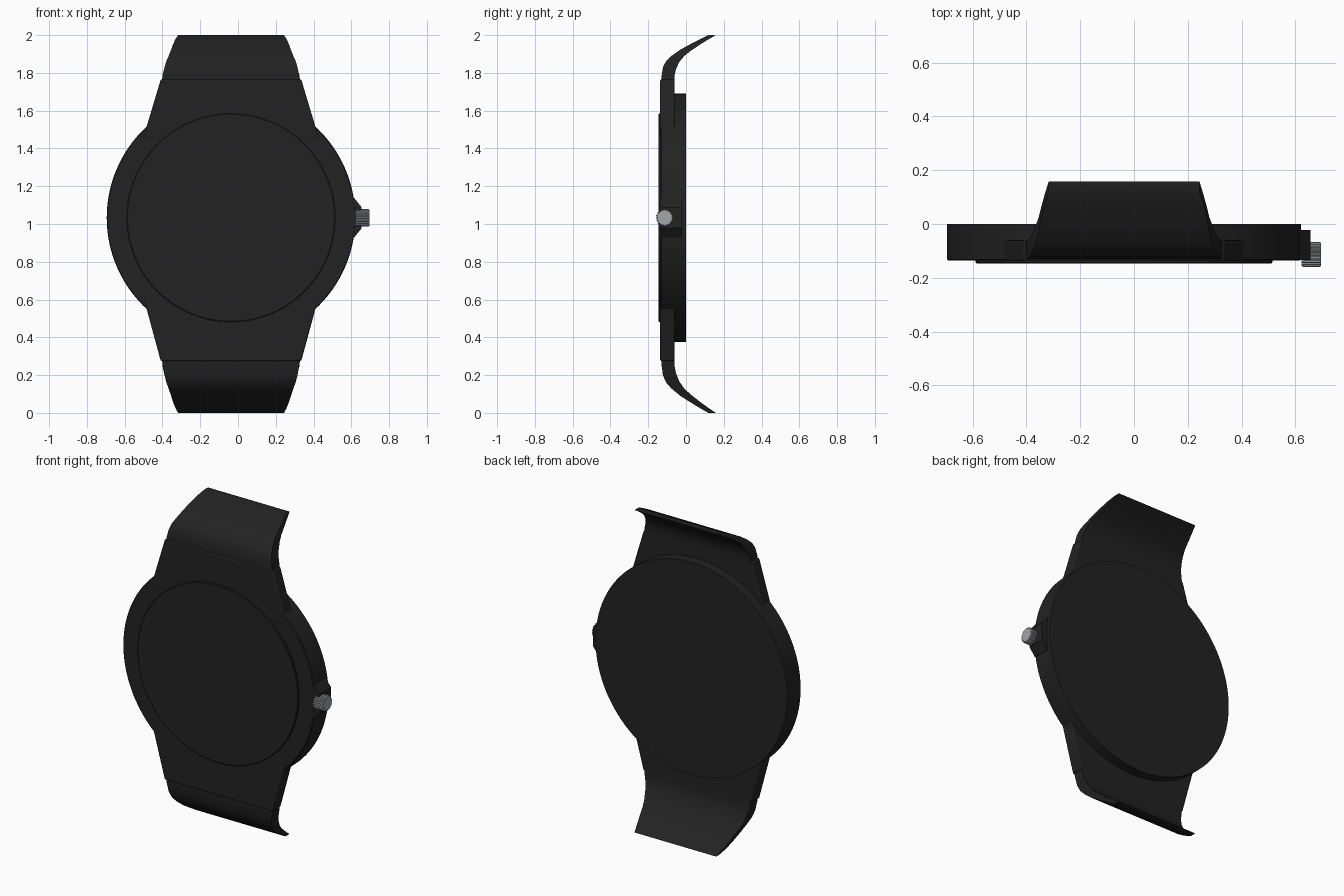
import bpy, bmesh, math

if "Cube" in bpy.data.objects:
    bpy.data.objects.remove(bpy.data.objects["Cube"])


def material(name, rgb, metal, rough):
    m = bpy.data.materials.new(name)
    m.use_nodes = True
    m.diffuse_color = (*rgb, 1)
    bsdf = m.node_tree.nodes["Principled BSDF"]
    bsdf.inputs["Base Color"].default_value = (*rgb, 1)
    bsdf.inputs["Metallic"].default_value = metal
    bsdf.inputs["Roughness"].default_value = rough
    return m


black = material("matte black", (0.016, 0.016, 0.016), 0, 0.6)
steel = material("steel grey", (0.36, 0.38, 0.40), 0, 0.4)
CX, CZ = -0.037, 1.033
parts = []


def loft(name, rings, mat, bevel=0):
    """Skin equal-sized rings of points and cap both ends."""
    bm = bmesh.new()
    loops = [[bm.verts.new(p) for p in ring] for ring in rings]
    n = len(loops[0])
    for a, b in zip(loops, loops[1:]):
        for i in range(n):
            j = (i + 1) % n
            bm.faces.new((a[i], a[j], b[j], b[i]))
    bm.faces.new(loops[0])
    bm.faces.new(loops[-1])
    bmesh.ops.recalc_face_normals(bm, faces=bm.faces)
    me = bpy.data.meshes.new(name)
    bm.to_mesh(me)
    bm.free()
    me.materials.append(mat)
    ob = bpy.data.objects.new(name, me)
    bpy.context.collection.objects.link(ob)
    if bevel:
        mod = ob.modifiers.new("edge", "BEVEL")
        mod.width = bevel
        mod.segments = 2
        mod.limit_method = "ANGLE"
    parts.append(ob)


def disc(r, y, n=128):
    turn = [2 * math.pi * i / n for i in range(n)]
    return [(CX + r * math.cos(t), y, CZ + r * math.sin(t)) for t in turn]


# Case and the slightly raised dial cover
loft("case", [disc(0.658, 0), disc(0.658, -0.131), disc(0.654, -0.135)], black)
loft("dial_cover", [disc(0.552, -0.12), disc(0.552, -0.143), disc(0.548, -0.146)], black)

# Strap profile: half width, outer y, outer height, inner y, inner height from the tip
PROFILE = [
    (0.367, -0.130, 0.260, -0.060, 0.260),
    (0.362, -0.130, 0.220, -0.060, 0.210),
    (0.352, -0.122, 0.170, -0.053, 0.180),
    (0.342, -0.105, 0.137, -0.036, 0.143),
    (0.330, -0.077, 0.110, -0.010, 0.111),
    (0.317, -0.030, 0.077, 0.025, 0.083),
    (0.306, 0.025, 0.047, 0.070, 0.053),
    (0.294, 0.075, 0.021, 0.113, 0.026),
    (0.280, 0.118, 0.000, 0.158, 0.000),
]


def slab(hw, yo, zo, yi, zi):
    return [(CX - hw, yo, zo), (CX + hw, yo, zo), (CX + hw, yi, zi), (CX - hw, yi, zi)]


for side, tip, sign, stretch in (("upper", 2, -1, 1), ("lower", 0, 1, 1.17)):
    rings = [slab(hw, yo, tip + sign * zo * stretch, yi, tip + sign * zi * stretch)
             for hw, yo, zo, yi, zi in PROFILE]
    loft(side + "_strap", rings, black)
    # Tapered lug joining the strap to the case
    shoulder = tip + sign * 0.235 * stretch
    root = CZ - sign * 0.485
    inner = CZ - sign * 0.42
    loft(side + "_lug", [slab(hw, -0.1365, z, -0.06, z) for hw, z in
                         ((0.372, shoulder), (0.446, root), (0.462, inner))], black, 0.006)

# Crown guard on the side of the case
guard = [(0.56, -0.105), (0.615, -0.105), (0.655, -0.055),
         (0.655, 0.055), (0.615, 0.105), (0.56, 0.105)]
loft("crown_guard", [[(x, y, CZ + z) for x, z in guard] for y in (-0.134, -0.022)], black)


# Knurled crown
def knurl(x, scale):
    ring = []
    for i in range(80):
        r = scale * (0.047 if i % 4 < 2 else 0.042)
        t = 2 * math.pi * i / 80
        ring.append((x, -0.113 + r * math.cos(t), CZ + r * math.sin(t)))
    return ring


loft("crown", [knurl(0.622, 0.9), knurl(0.630, 1), knurl(0.689, 1), knurl(0.695, 0.92)], steel)

# Smooth shading with sharp edges kept
bpy.ops.object.select_all(action="DESELECT")
for ob in parts:
    ob.select_set(True)
bpy.context.view_layer.objects.active = parts[0]
bpy.ops.object.shade_smooth_by_angle(angle=math.radians(30))
